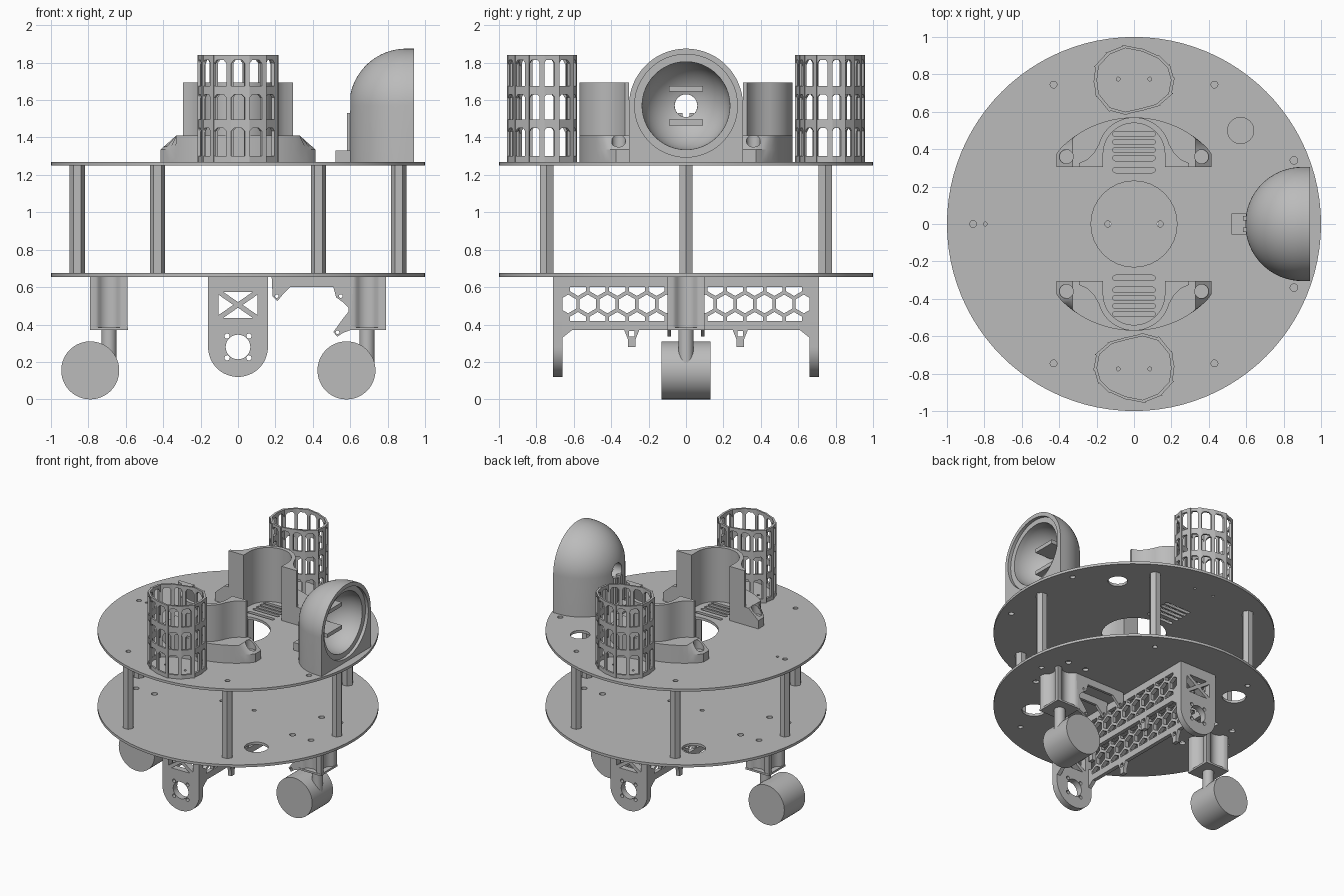
import bpy, bmesh, math
from math import sin, cos, pi, radians

if "Cube" in bpy.data.objects:
    bpy.data.objects.remove(bpy.data.objects["Cube"])

grey = bpy.data.materials.new("plain grey")
grey.use_nodes = True
grey.diffuse_color = (0.5, 0.5, 0.5, 1)
grey.node_tree.nodes["Principled BSDF"].inputs["Base Color"].default_value = (0.5, 0.5, 0.5, 1)


def loft(bm, rings):
    """Skin closed rings of equal length and cap both ends."""
    vs = [[bm.verts.new(p) for p in ring] for ring in rings]
    n = len(vs[0])
    for a, b in zip(vs, vs[1:]):
        for i in range(n):
            j = (i + 1) % n
            bm.faces.new((a[i], a[j], b[j], b[i]))
    bm.faces.new(vs[0][::-1])
    bm.faces.new(vs[-1])


def prism(bm, pts, w0, w1, axis="z", top=None):
    """Extrude a 2D outline along an axis, optionally to another outline."""
    place = {"z": lambda u, v, w: (u, v, w),
             "y": lambda u, v, w: (u, w, v),
             "x": lambda u, v, w: (w, u, v)}[axis]
    loft(bm, [[place(u, v, w0) for u, v in pts],
              [place(u, v, w1) for u, v in (top or pts)]])


def arc(cx, cy, r, a0, a1, n):
    return [(cx + r * cos(radians(a0 + (a1 - a0) * i / n)),
             cy + r * sin(radians(a0 + (a1 - a0) * i / n))) for i in range(n + 1)]


def circle(cx, cy, r, n=32, start=0):
    return arc(cx, cy, r, start, start + 360, n)[:-1]


def rect(x0, x1, y0, y1):
    return [(x0, y0), (x1, y0), (x1, y1), (x0, y1)]


def finish(name, bm, cutter=None):
    """Make an object, cut holes in it and shade it."""
    def make(nm, b):
        bmesh.ops.recalc_face_normals(b, faces=b.faces[:])
        me = bpy.data.meshes.new(nm)
        b.to_mesh(me)
        b.free()
        ob = bpy.data.objects.new(nm, me)
        bpy.context.collection.objects.link(ob)
        me.materials.append(grey)
        return ob
    ob = make(name, bm)
    bpy.ops.object.select_all(action="DESELECT")
    bpy.context.view_layer.objects.active = ob
    ob.select_set(True)
    if cutter:
        tool = make(name + "_cutter", cutter)
        tool.hide_render = True
        mod = ob.modifiers.new("holes", "BOOLEAN")
        mod.operation, mod.solver, mod.object = "DIFFERENCE", "EXACT", tool
        bpy.ops.object.modifier_apply(modifier=mod.name)
        bpy.data.objects.remove(tool)
    bpy.ops.object.shade_smooth_by_angle(angle=radians(30))
    return ob


SIGNS = (-1, 1)
QUADS = [(a, b) for a in SIGNS for b in SIGNS]
POSTS = [(a * 0.43, b * 0.745) for a, b in QUADS] + [(-0.86, 0), (0.86, 0)]
LOW, HIGH = 0.655, 1.25


# Round plates with their holes
def plate(name, z, holes, slots=()):
    bm, cut = bmesh.new(), bmesh.new()
    prism(bm, circle(0, 0, 1, 96), z, z + 0.02)
    for x, y, r in holes:
        prism(cut, circle(x, y, r), z - 0.1, z + 0.1)
    for y in slots:
        for s in SIGNS:
            prism(cut, arc(0.1, s * y, 0.014, -90, 90, 6) + arc(-0.1, s * y, 0.014, 90, 270, 6),
                  z - 0.1, z + 0.1)
    finish(name, bm, cut)


post_holes = [(x, y, 0.018) for x, y in POSTS]
plate("lower_plate", LOW, post_holes + [(0.51, -0.5, 0.085), (-0.46, 0.56, 0.085)]
      + [(a * x, b * 0.18, 0.022) for a, b in QUADS for x in (0.6, 0.76)]
      + [(s * 0.14, 0, 0.016) for s in SIGNS])
plate("upper_plate", HIGH, post_holes + [(0, 0, 0.23), (0.57, 0.5, 0.07), (-0.795, 0, 0.01)]
      + [(0.855, s * 0.34, 0.02) for s in SIGNS]
      + [(a * 0.085, b * 0.775, 0.01) for a, b in QUADS],
      (0.288, 0.352, 0.395, 0.438, 0.481))

# Hexagonal standoffs
bm = bmesh.new()
for x, y in POSTS:
    prism(bm, circle(x, y, 0.041, 6), LOW + 0.02, HIGH)
finish("standoffs", bm)

# Slotted cages with rounded outlines
OUTLINE = [(-.215, -.77), (-.20, -.69), (-.13, -.63), (-.04, -.605), (.05, -.585), (.14, -.61),
           (.205, -.69), (.215, -.77), (.205, -.85), (.14, -.92), (.05, -.955), (-.05, -.935), (-.14, -.895),
           (-.195, -.84)]


def cage(name, s):
    bm = bmesh.new()
    pts = [(s * x, s * y) for x, y in OUTLINE]
    cy = -0.77 * s

    def inset(p, k):
        return (p[0] * k, cy + (p[1] - cy) * k)
    for i, p in enumerate(pts):
        q = pts[(i + 1) % len(pts)]
        dx, dy = q[0] - p[0], q[1] - p[1]
        m = math.hypot(dx, dy)
        ux, uy = dx / m * 0.013, dy / m * 0.013
        a, b = inset(p, 0.92), inset(q, 0.92)
        # upright bar
        prism(bm, [(p[0] - ux, p[1] - uy), (p[0] + ux, p[1] + uy),
                   (a[0] + ux, a[1] + uy), (a[0] - ux, a[1] - uy)], 1.27, 1.84)
        # arched cross pieces
        for z, h, drop in ((1.27, 0.03, 0), (1.45, 0.045, 0.03), (1.63, 0.045, 0.03), (1.815, 0.025, 0.035)):
            prof = [(0, z - drop), (0.3, z), (0.7, z), (1, z - drop), (1, z + h), (0, z + h)]
            loft(bm, [[(c[0] + (d[0] - c[0]) * t, c[1] + (d[1] - c[1]) * t, w) for t, w in prof]
                      for c, d in ((p, q), (a, b))])
    finish(name, bm)


cage("front_cage", 1)
cage("back_cage", -1)


# Arched holders with screw wings
def holder(name, s):
    def side(pts):
        return [(x, s * y) for x, y in pts]
    inner = arc(0, 0.375, 0.165, 180, 0, 20)
    inner = [(-0.165, 0.305)] + inner + [(0.165, 0.305)]

    def wing(w):
        rim = arc(0, 0.02, 0.55, 40, 140, 24)
        return side(inner + [(w, 0.305)] + [(max(-w, min(w, x)), y) for x, y in rim] + [(-w, 0.305)])
    bm, cut = bmesh.new(), bmesh.new()
    loft(bm, [[(x, y, z) for x, y in wing(w)] for w, z in ((0.415, 1.27), (0.415, 1.335), (0.33, 1.41))])
    for a in SIGNS:
        prism(cut, circle(a * 0.362, s * 0.36, 0.037), 1.335, 1.5)
    finish(name + "_wings", bm, cut)
    bm = bmesh.new()
    flare = [(0.295, 0.305), (0.295, 0.325), (0.25, 0.345), (0.215, 0.38)]
    tall = inner + flare + arc(0, 0.375, 0.195, 15, 165, 20) + [(-x, y) for x, y in flare[::-1]]
    prism(bm, side(tall), 1.27, 1.695)
    finish(name + "_arch", bm)


holder("front_holder", -1)
holder("back_holder", 1)

# Hooded dome with a hollow round mouth
bm, cut = bmesh.new(), bmesh.new()
R, CZ = 0.305, 1.57
levels = [(1.27, R)] + [(CZ + R * sin(radians(t)), R * cos(radians(t))) for t in range(0, 89, 4)]
loft(bm, [[(0.94, r, z)] + [(x, y, z) for x, y in arc(0.9, 0, r, 90, 270, 32)] + [(0.94, -r, z)]
          for z, r in levels])
bowl = [(1.0, 0.275), (0.915, 0.275), (0.915, 0.235)]
bowl += [(0.9 - 0.235 * sin(radians(t)), 0.235 * cos(radians(t))) for t in range(5, 76, 5)] + [(0.5, 0.06)]
loft(cut, [[(x, y, z) for y, z in circle(0, CZ, r, 48)] for x, r in bowl])
finish("dome", bm, cut)
bm = bmesh.new()
for s in SIGNS:
    prism(bm, rect(-0.09, 0.09, CZ + s * 0.09 - 0.015, CZ + s * 0.09 + 0.015), 0.69, 0.84, "x")
prism(bm, rect(0.52, 0.62, -0.055, 0.055), 1.27, 1.33)
for s in SIGNS:
    prism(bm, rect(0.583, 0.62, s * 0.03 - 0.012, s * 0.03 + 0.012), 1.33, 1.53)
finish("dome_brackets", bm)

# Drive motor end plates
for name, y in (("front_motor_plate", -0.71), ("back_motor_plate", 0.66)):
    bm, cut = bmesh.new(), bmesh.new()
    prism(bm, [(0.16, LOW)] + arc(0, 0.28, 0.16, 0, -180, 32) + [(-0.16, LOW)], y, y + 0.05, "y")
    holes = [circle(0, 0.28, 0.066)] + [circle(a * 0.058, 0.28 + b * 0.058, 0.014, 16) for a, b in QUADS]
    for s in SIGNS:
        holes.append([(-0.08, 0.505 + s * 0.07), (0.08, 0.505 + s * 0.07), (0, 0.505 + s * 0.015)])
        holes.append([(s * 0.105, 0.45), (s * 0.105, 0.56), (s * 0.025, 0.505)])
    for h in holes:
        prism(cut, h, y - 0.1, y + 0.15, "y")
    finish(name, bm, cut)

# Honeycomb side beams
half = [(0, 0.37), (0.25, 0.37), (0.27, 0.32), (0.27, 0.28), (0.31, 0.28), (0.31, 0.32), (0.33, 0.37),
        (0.61, 0.37), (0.66, 0.33), (0.66, LOW)]
for name, x in (("right_beam", -0.16), ("left_beam", 0.13)):
    bm, cut = bmesh.new(), bmesh.new()
    prism(bm, half + [(-y, z) for y, z in half[:0:-1]], x, x + 0.03, "x")
    for row in (-1, 0, 1):
        for k in range(-6, 7):
            y = k * 0.105 + (0.0525 if row else 0)
            if y < 0.64:
                cell = circle(y, 0.51 + row * 0.091, 0.05, 6, 30)
                cell = [(u, max(0.42, min(0.6, v))) for u, v in cell]
                if row:
                    edge = 0.51 + row * 0.09
                    tip = (y, 0.51 + row * 0.043)
                    cell = [(y - 0.043, edge), (y + 0.043, edge),
                            (y + 0.043, 0.51 + row * 0.068), tip, (y - 0.043, 0.51 + row * 0.068)]
                prism(cut, cell, x - 0.1, x + 0.13, "x")
    for s in SIGNS:
        prism(cut, rect(s * 0.29 - 0.015, s * 0.29 + 0.015, 0.335, 0.365), x - 0.1, x + 0.13, "x")
    finish(name, bm, cut)

# Eared mounting bracket beside the left caster
ear = [(0.18, LOW), (0.185, 0.55), (0.21, 0.525), (0.235, 0.555), (0.28, 0.6), (0.51, 0.6),
       (0.525, 0.545), (0.56, 0.52), (0.6, 0.48), (0.56, 0.43), (0.51, 0.36), (0.53, 0.335),
       (0.56, 0.355), (0.6, 0.37), (0.62, LOW)]
for name, y in (("eared_bracket_front", -0.1), ("eared_bracket_back", 0.08)):
    bm, cut = bmesh.new(), bmesh.new()
    prism(bm, ear, y, y + 0.02, "y")
    for x, z in ((0.208, 0.552), (0.55, 0.552), (0.532, 0.358)):
        prism(cut, circle(x, z, 0.01, 12), y - 0.1, y + 0.1, "y")
    finish(name, bm, cut)

# Casters: fluted block, stem and wide wheel
for name, x, wx in (("right_caster", -0.69, -0.79), ("left_caster", 0.69, 0.58)):
    bm = bmesh.new()
    flutes = []
    for k in range(4):
        c, d = cos(k * pi / 2), sin(k * pi / 2)
        for u, v in [(0.1, -0.1), (0.1, -0.07)] + arc(0.125, 0, 0.065, 240, 120, 8) + [(0.1, 0.07)]:
            flutes.append((x + u * c - v * d, u * d + v * c))
    prism(bm, flutes, 0.37, LOW)
    prism(bm, rect(x - 0.102, x + 0.102, -0.102, 0.102), 0.37, 0.385)
    prism(bm, circle(x, 0, 0.04), 0.17, 0.37)
    finish(name + "_mount", bm)
    bm = bmesh.new()
    prism(bm, circle(wx, 0.155, 0.155, 64), -0.13, 0.13, "y")
    finish(name + "_wheel", bm)
